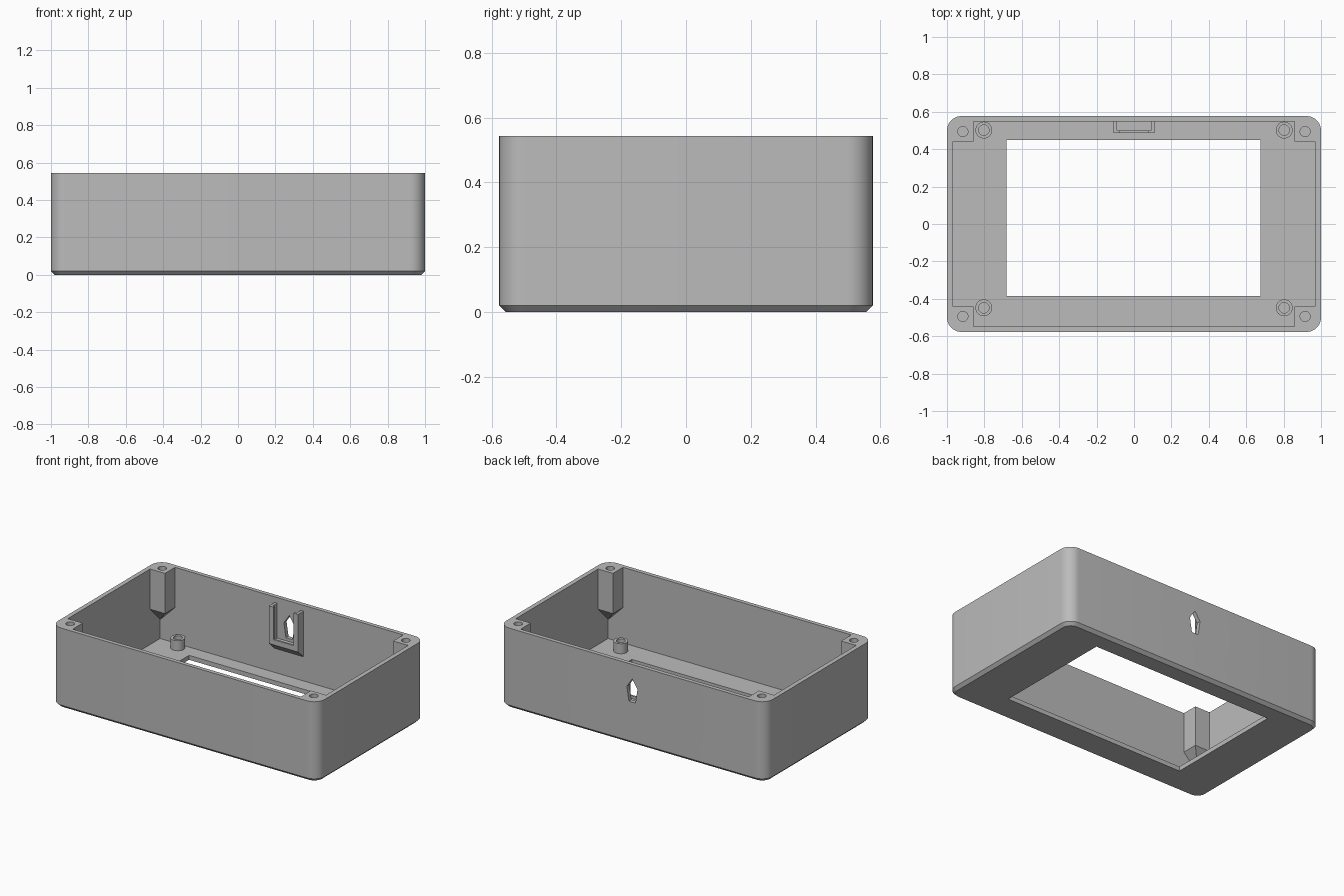
import bpy
import bmesh
from math import pi, sin, cos, radians

if "Cube" in bpy.data.objects:
    bpy.data.objects.remove(bpy.data.objects["Cube"], do_unlink=True)

# Main dimensions
HX, HY, H = 1.0, 0.577, 0.543       # outer half sizes and height
IX, IY, FLOOR = 0.969, 0.549, 0.03  # cavity half sizes and floor height
PX, PY = 0.857, 0.441               # inner corners of the screw posts
POST_Z = 0.27                       # where the posts start to taper
RADIUS, CHAMFER = 0.078, 0.02

grey = bpy.data.materials.new("plain_grey")
grey.use_nodes = True
colour = (0.5, 0.5, 0.5, 1)
grey.diffuse_color = colour
grey.node_tree.nodes["Principled BSDF"].inputs["Base Color"].default_value = colour


def make(name, bm):
    bmesh.ops.recalc_face_normals(bm, faces=bm.faces)
    mesh = bpy.data.meshes.new(name)
    bm.to_mesh(mesh)
    bm.free()
    mesh.materials.append(grey)
    obj = bpy.data.objects.new(name, mesh)
    bpy.context.collection.objects.link(obj)
    return obj


def loft(name, rings):
    """Closed solid through rings of equal point count."""
    bm = bmesh.new()
    loops = [[bm.verts.new(p) for p in ring] for ring in rings]
    n = len(loops[0])
    for a, b in zip(loops, loops[1:]):
        for i in range(n):
            j = (i + 1) % n
            bm.faces.new((a[i], a[j], b[j], b[i]))
    bm.faces.new(loops[0])
    bm.faces.new(loops[-1])
    return make(name, bm)


def box(name, x0, x1, y0, y1, z0, z1):
    ring = [(x0, y0), (x1, y0), (x1, y1), (x0, y1)]
    return loft(name, [[(x, y, z) for x, y in ring] for z in (z0, z1)])


def cylinder(name, x, y, r, z0, z1, n=32):
    ring = [(x + r * cos(2 * pi * i / n), y + r * sin(2 * pi * i / n)) for i in range(n)]
    return loft(name, [[(px, py, z) for px, py in ring] for z in (z0, z1)])


def rounded(inset, z, steps=10):
    """Rounded rectangle outline at height z."""
    pts = []
    for k, (sx, sy) in enumerate([(1, 1), (-1, 1), (-1, -1), (1, -1)]):
        for i in range(steps + 1):
            a = radians(90 * (k + i / steps))
            r = RADIUS - inset
            pts.append((sx * (HX - RADIUS) + r * cos(a), sy * (HY - RADIUS) + r * sin(a), z))
    return pts


def cut(target, cutter):
    mod = target.modifiers.new("cut", "BOOLEAN")
    mod.operation = "DIFFERENCE"
    mod.solver = "EXACT"
    mod.object = cutter
    bpy.context.view_layer.objects.active = target
    bpy.ops.object.modifier_apply(modifier=mod.name)
    bpy.data.objects.remove(cutter, do_unlink=True)


def smooth(obj):
    bpy.ops.object.select_all(action="DESELECT")
    obj.select_set(True)
    bpy.context.view_layer.objects.active = obj
    bpy.ops.object.shade_smooth_by_angle(angle=radians(25))


corners = [(sx, sy) for sx in (-1, 1) for sy in (-1, 1)]

# Case body with chamfered lower edge
case = loft("case", [rounded(CHAMFER, 0), rounded(0, CHAMFER), rounded(0, H)])

# Cavity, leaving four corner posts that taper into the walls
cavity = box("cavity_cutter", -IX, IX, -IY, IY, FLOOR, H + 0.1)
E = 0.02
for sx, sy in corners:
    x0, y0, x1, y1 = sx * PX, sy * PY, sx * (IX + E), sy * (IY + E)
    bm = bmesh.new()
    square = [(x0, y0), (x1, y0), (x1, y1), (x0, y1)]
    low = [bm.verts.new((x, y, POST_Z)) for x, y in square]
    high = [bm.verts.new((x, y, H + 0.2)) for x, y in square]
    apex = bm.verts.new((x1, y1, POST_Z - (IX + E - PX)))
    bm.faces.new(high)
    for i in range(4):
        j = (i + 1) % 4
        bm.faces.new((low[i], low[j], high[j], high[i]))
        bm.faces.new((low[j], low[i], apex))
    cut(cavity, make("post_cutter", bm))
cut(case, cavity)

# Screw holes in the posts
for sx, sy in corners:
    cut(case, cylinder("screw_cutter", sx * 0.915, sy * 0.494, 0.027, 0.3, H + 0.1))

# Display window in the floor
cut(case, box("window_cutter", -0.683, 0.676, -0.384, 0.45, -0.1, 0.1))

# Five-sided port in the back wall
angles = [radians(90 + 72 * i) for i in range(5)]
cut(case, loft("port_cutter", [[(0.042 * cos(a), y, 0.358 + 0.087 * sin(a)) for a in angles]
                               for y in (IY - 0.02, HY + 0.1)]))
smooth(case)

# Hollow standoffs on the floor
for sx in (-1, 1):
    for y, end in ((0.502, "back"), (-0.448, "front")):
        side = "left" if sx > 0 else "right"
        post = cylinder(f"standoff_{end}_{side}", sx * 0.803, y, 0.045, FLOOR - 0.005, 0.098)
        cut(post, cylinder("bore_cutter", sx * 0.803, y, 0.028, 0, 0.2))
        smooth(post)

# U-shaped board holder on the back wall, sloped underneath
BACK, FRONT = IY + 0.004, 0.487
side_profile = [(BACK, 0.19), (FRONT, 0.25), (FRONT, 0.505), (BACK, 0.505)]
holder = loft("board_holder", [[(x, y, z) for y, z in side_profile] for x in (-0.109, 0.109)])
cut(holder, box("slot_cutter", -0.09, 0.09, 0.5, 0.6, 0.268, 0.6))
cut(holder, box("mouth_cutter", -0.074, 0.074, 0.4, 0.6, 0.285, 0.6))
